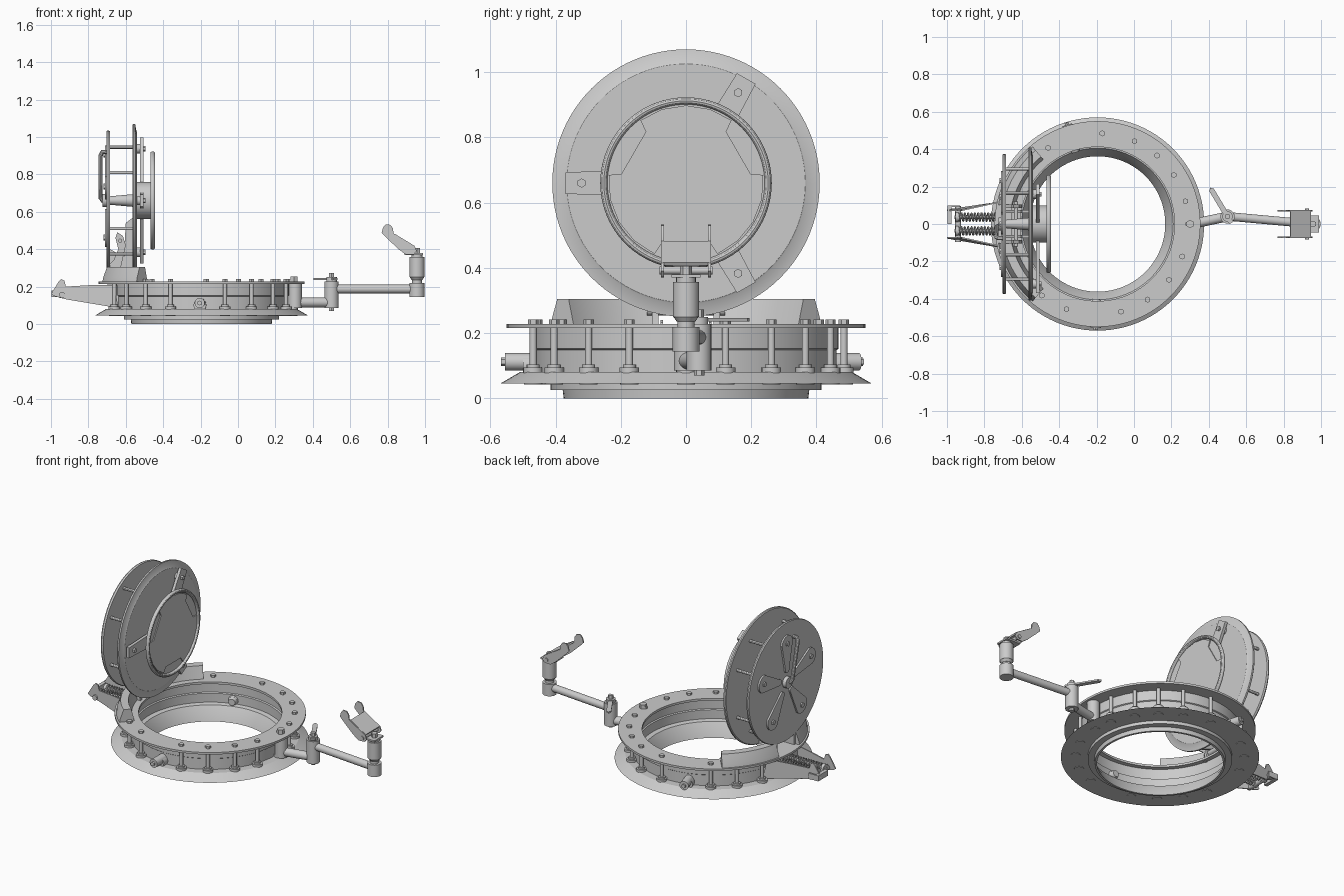
import bpy, bmesh
from math import sin, cos, pi, radians, tau, atan2
from mathutils import Vector, Matrix

if "Cube" in bpy.data.objects:
    bpy.data.objects.remove(bpy.data.objects["Cube"])

CX = -0.195   # ring centre
LZ = 0.66     # lid centre height
AXIS_X = Matrix.Translation((0, 0, LZ)) @ Matrix.Rotation(pi / 2, 4, 'Y')
RING = Matrix.Translation((CX, 0, 0))


def finish(name, bm):
    bmesh.ops.recalc_face_normals(bm, faces=bm.faces)
    me = bpy.data.meshes.new(name)
    bm.to_mesh(me)
    bm.free()
    ob = bpy.data.objects.new(name, me)
    bpy.context.collection.objects.link(ob)
    return ob


def lathe(name, prof, mat, a0=0, a1=360, n=96):
    """Revolve a closed (radius, height) profile; caps partial sweeps."""
    bm = bmesh.new()
    full = a1 - a0 >= 360
    rows = []
    for i in range(n if full else n + 1):
        a = radians(a0 + (a1 - a0) * i / n)
        rows.append([bm.verts.new(mat @ Vector((r * cos(a), r * sin(a), h))) for r, h in prof])
    m = len(prof)
    for i in range(n):
        A, B = rows[i], rows[(i + 1) % len(rows)]
        for j in range(m):
            k = (j + 1) % m
            bm.faces.new((A[j], B[j], B[k], A[k]))
    if not full:
        bm.faces.new(rows[0])
        bm.faces.new(rows[-1])
    return finish(name, bm)


def cyl(name, p, q, r, r2=None, n=20):
    p, q = Vector(p), Vector(q)
    d = q - p
    bm = bmesh.new()
    mat = Matrix.Translation((p + q) / 2) @ d.to_track_quat('Z', 'Y').to_matrix().to_4x4()
    bmesh.ops.create_cone(bm, cap_ends=True, segments=n, radius1=r, radius2=r if r2 is None else r2,
                          depth=d.length, matrix=mat)
    return finish(name, bm)


def prism(name, pts, axis, a, b):
    """Extrude a 2D outline along an axis from a to b."""
    place = {'x': lambda p, t: (t, *p), 'y': lambda p, t: (p[0], t, p[1]), 'z': lambda p, t: (*p, t)}[axis]
    bm = bmesh.new()
    A = [bm.verts.new(place(p, a)) for p in pts]
    B = [bm.verts.new(place(p, b)) for p in pts]
    bm.faces.new(A)
    bm.faces.new(B)
    for i in range(len(pts)):
        j = (i + 1) % len(pts)
        bm.faces.new((A[i], A[j], B[j], B[i]))
    return finish(name, bm)


def tube(name, pts, r, res=3):
    cu = bpy.data.curves.new(name, 'CURVE')
    cu.dimensions, cu.bevel_depth, cu.bevel_resolution, cu.use_fill_caps = '3D', r, res, True
    sp = cu.splines.new('POLY')
    sp.points.add(len(pts) - 1)
    for pt, co in zip(sp.points, pts):
        pt.co = (*co, 1)
    ob = bpy.data.objects.new(name, cu)
    bpy.context.collection.objects.link(ob)


def polar(a, r):
    return r * cos(radians(a)), r * sin(radians(a))


# --- base ring with sloped bottom flange, wall and top plate
lathe("base_ring", [(.362, 0), (.375, 0), (.378, .025), (.415, .025), (.415, .045), (.57, .045), (.51, .08),
                    (.462, .08), (.462, .148), (.468, .152), (.468, .215), (.55, .215), (.55, .228), (.412, .228),
                    (.412, .214), (.44, .214), (.44, .15), (.432, .146), (.432, .09), (.405, .085), (.378, .04)], RING)

# --- studs joining the flange and the top plate
for a in (-21, -38, -56.5, -75, -110, -128, -146, -164, 0, 14.5, 32.7, 49, 66, 87, 123, 141, 160):
    x, y = polar(a, .485)
    x += CX
    cyl("stud", (x, y, .08), (x, y, .22), .011, n=14)
    cyl("stud_foot", (x, y, .078), (x, y, .094), .03, n=20)
    cyl("stud_collar", (x, y, .094), (x, y, .104), .02, n=16)
    cyl("stud_head", (x, y, .228), (x, y, .241), .016, n=6)
    cyl("underside_pad", (x, y, .042), (x, y, .047), .028, n=20)

# --- side lugs through the wall
for a in (-91, 107):
    d = Vector((*polar(a, 1), 0))
    s = Vector((-d.y, d.x, 0))
    c = Vector((CX, 0, .112))
    cyl("lug_barrel", c + d * .42, c + d * .555, .027)
    cyl("lug_bolt", c + d * .55, c + d * .567, .013, n=6)
    cyl("lug_inner_cap", c + d * .40, c + d * .43, .02, .03)
    cyl("lug_base", c + d * .46 + Vector((0, 0, -.012)), c + d * .50 + Vector((0, 0, -.012)), .034)

# --- raised guard on the hinge side
for a0, a1 in ((130, 169), (191, 230)):
    lathe("hinge_guard", [(.45, .226), (.54, .226), (.535, .25), (.515, .305), (.47, .305)], RING, a0, a1, 20)

# --- lid: inner sealing plate, outer plate, spacers
lathe("lid_plate", [(0, -.565), (.405, -.565), (.41, -.56), (.41, -.55), (.37, -.543), (.366, -.54), (0, -.54)], AXIS_X)
lathe("lid_outer_plate", [(0, -.702), (.372, -.702), (.375, -.695), (.372, -.685), (0, -.685)], AXIS_X)
for a in (60, 120, 27, 153, 207, -27, 240, -60):
    y, z = polar(a, .33)
    cyl("lid_spacer", (-.69, y, LZ + z), (-.56, y, LZ + z), .009, n=12)
cyl("lid_shaft", (-.69, 0, LZ), (-.56, 0, LZ), .022, .034)

# --- three clamp arms, hub and hand wheel on the inner side
for a in (60, 180, 300):
    c, s = polar(a, 1)
    pts = [(c * u - s * v, LZ + s * u + c * v) for u, v in ((.03, -.045), (.37, -.033), (.37, .033), (.03, .045))]
    prism("clamp_arm", pts, 'x', -.524, -.506)
    cyl("clamp_bolt", (-.545, c * .32, LZ + s * .32), (-.494, c * .32, LZ + s * .32), .014, n=6)
    cyl("clamp_foot", (-.545, c * .32, LZ + s * .32), (-.52, c * .32, LZ + s * .32), .025)
cyl("lid_hub", (-.545, 0, LZ), (-.465, 0, LZ), .1, n=48)
lathe("hub_wheel_disc", [(0, -.468), (.245, -.468), (.245, -.459), (0, -.459)], AXIS_X)
lathe("hub_wheel_rim", [(.252 + .011 * cos(t * tau / 12), -.456 + .013 * sin(t * tau / 12)) for t in range(12)], AXIS_X)
outline = []
for a in (30, 150, 270):
    for da, r in ((-24, .238), (-22, .2), (22, .2), (24, .238), (42, .238), (60, .238), (78, .238)):
        y, z = polar(a + da, r)
        outline.append((y, LZ + z))
prism("hub_wheel_face", outline, 'x', -.462, -.453)

# --- outer face of the lid: teardrop pads, hub and grip
for k in range(5):
    a = 90 + 72 * k
    pts = []
    for cr, rad, lo, hi in ((.24, .055, -80, 80), (.08, .02, 80, 280)):
        for i in range(9):
            t = lo + (hi - lo) * i / 8
            u, v = cr + rad * cos(radians(t)), rad * sin(radians(t))
            c, s = polar(a, 1)
            pts.append((c * u - s * v, LZ + s * u + c * v))
    prism("lid_pad", pts, 'x', -.712, -.70)
    y, z = polar(a, .245)
    cyl("pad_bolt", (-.72, y, LZ + z), (-.70, y, LZ + z), .016, n=6)
cyl("outer_hub", (-.725, 0, LZ), (-.70, 0, LZ), .035)
tube("lid_grip", [(-.69, -.01, .66), (-.725, -.01, .66), (-.735, -.015, .675), (-.735, -.07, .9),
                  (-.725, -.075, .92), (-.69, -.075, .92)], .012)

# --- hinge fins and pivots
fin = [(-.70, .21), (-.61, .21), (-.625, .31), (-.60, .42), (-.615, .47), (-.645, .49), (-.655, .46), (-.64, .40), (-.665, .34),
       (-.70, .31)]
for s in (-1, 1):
    prism("hinge_fin", fin, 'y', s * .085, s * .105)
    prism("hinge_bracket", [(-.685, .3), (-.56, .26), (-.56, .57), (-.60, .54), (-.61, .36), (-.685, .4)],
          'y', s * .06, s * .075)
cyl("hinge_pin", (-.64, -.12, .27), (-.64, .12, .27), .016)
cyl("fin_pin", (-.63, -.12, .445), (-.63, .12, .445), .011)

# --- spring housing behind the ring
side = [(-.985, .15), (-1.0, .16), (-.96, .225), (-.945, .24), (-.928, .232), (-.92, .20), (-.80, .207), (-.66, .21),
        (-.64, .085), (-.76, .105), (-.92, .132)]
for s in (-1, 1):
    ob = prism("spring_side_plate", side, 'y', s * .07, s * .078)
    for v in ob.data.vertices:
        v.co.y += s * max(0, v.co.x + .92) * .22
    # spring with its guide rod
    tube("coil_spring", [(-.94 + .25 * i / 168, s * .037 + .021 * cos(i * tau / 12), .165 + .021 * sin(i * tau / 12))
                         for i in range(169)], .005, 1)
    cyl("spring_rod", (-.96, s * .037, .165), (-.64, s * .037, .165), .009, n=12)
    cyl("spring_cap", (-.955, s * .037, .165), (-.938, s * .037, .165), .026)
cyl("spring_pivot", (-.94, -.095, .155), (-.94, .095, .155), .016)
prism("spring_yoke", [(-.998, .0), (-.975, .0), (-.975, .09), (-.93, .09), (-.93, .1), (-.998, .1)], 'z', .145, .18)
prism("spring_anchor", [(-.70, -.12), (-.64, -.13), (-.64, .13), (-.70, .12)], 'z', .10, .205)

# --- swinging support arm
cyl("arm_post", (.305, 0, .085), (.305, 0, .225), .037)
cyl("arm_post_bolt", (.30, 0, .225), (.30, 0, .255), .022, n=6)
cyl("arm_post_nut", (.305, 0, .066), (.305, 0, .09), .014, n=6)
cyl("arm_link", (.31, 0, .115), (.50, .04, .115), .026)
cyl("arm_elbow", (.50, .04, .085), (.50, .04, .228), .038)
cyl("elbow_nut", (.50, .04, .07), (.50, .04, .09), .016, n=6)
cyl("elbow_collar", (.50, .04, .228), (.50, .04, .25), .028)
cyl("elbow_bolt", (.50, .04, .25), (.50, .04, .272), .015, n=6)
lever = Vector((-.09, .15, 0)).normalized()
side_v = Vector((-lever.y, lever.x, 0)) * .014
base = Vector((.50, .04, 0))
prism("elbow_lever", [tuple((base + lever * u + side_v * w).xy) for u, w in
                      ((-.04, -1), (.165, -1), (.18, 0), (.165, 1), (-.04, 1))], 'z', .236, .246)
cyl("arm_bar", (.51, .04, .187), (.95, 0, .187), .023)
cyl("end_socket", (.957, 0, .143), (.957, 0, .218), .041)
cyl("end_shaft", (.957, 0, .21), (.957, 0, .25), .026)
cyl("end_taper", (.957, 0, .235), (.957, 0, .252), .028, .04)
cyl("end_barrel", (.957, 0, .25), (.957, 0, .357), .04)
cyl("end_neck", (.957, 0, .357), (.957, 0, .38), .03)
cyl("end_bolt", (.957, 0, .38), (.957, 0, .405), .018, n=6)

# --- forked cradle on the arm end
ear = [(.80, .455), (.768, .487), (.775, .515), (.79, .533), (.815, .53), (.828, .512), (.832, .483), (.945, .415),
       (.955, .39), (.94, .372), (.90, .37), (.86, .398)]
for s in (-1, 1):
    prism("cradle_ear", ear, 'y', s * .068, s * .076)
prism("cradle_web", [(.838, .482), (.945, .417), (.94, .408), (.833, .473)], 'y', -.07, .07)
prism("cradle_floor", [(.89, .37), (.99, .37), (.99, .38), (.89, .38)], 'y', -.045, .045)
cyl("cradle_pin", (.925, -.082, .392), (.925, .082, .392), .012, n=14)

# --- convert curves to meshes, shade smooth with sharp edges
bpy.ops.object.select_all(action='DESELECT')
for ob in bpy.context.scene.objects:
    ob.select_set(ob.type == 'CURVE')
    if ob.type == 'CURVE':
        bpy.context.view_layer.objects.active = ob
bpy.ops.object.convert(target='MESH')
bpy.ops.object.select_all(action='SELECT')
bpy.context.view_layer.objects.active = bpy.context.scene.objects[0]
bpy.ops.object.shade_smooth_by_angle(angle=radians(30))
